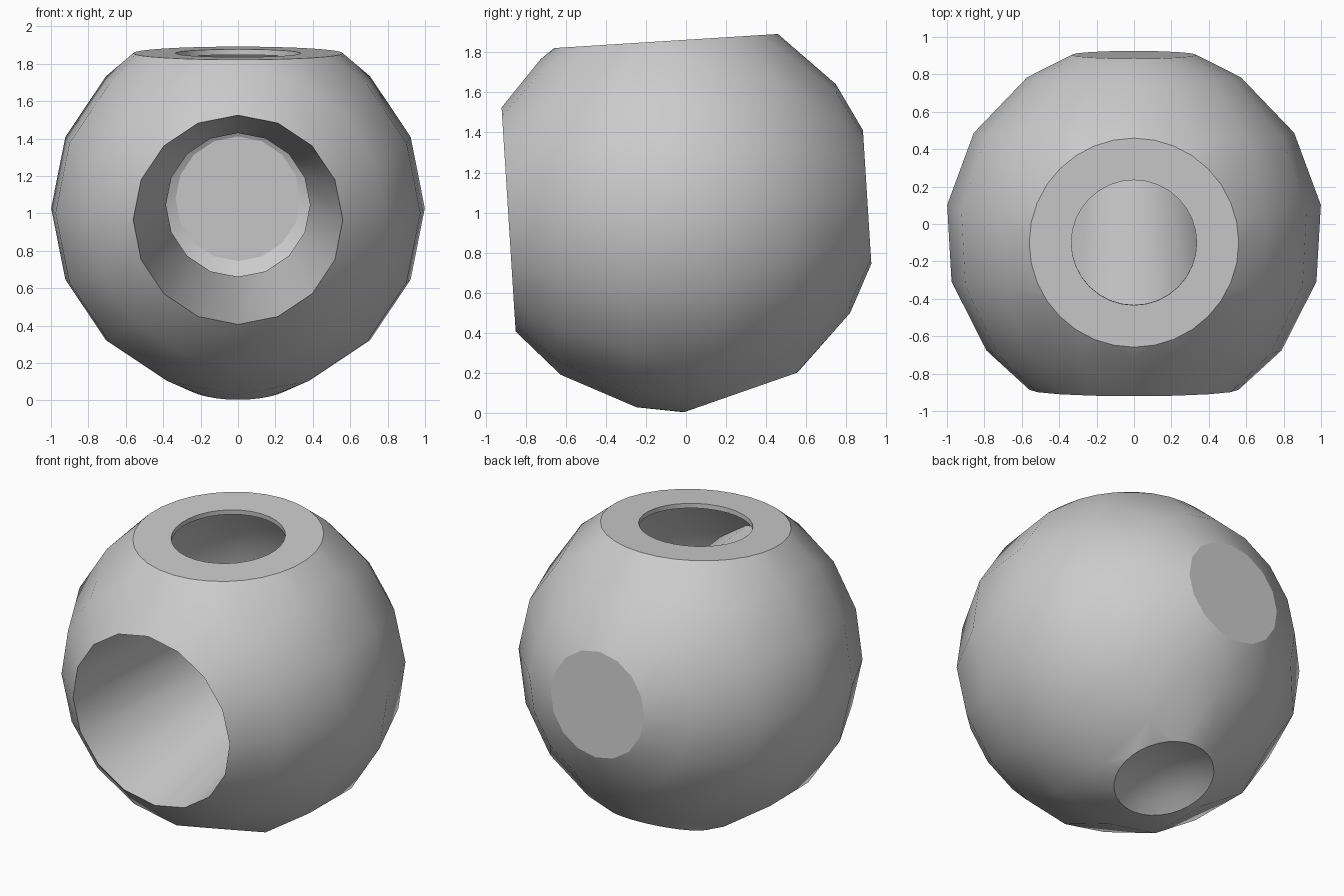
import bpy, bmesh
from math import sin, cos, tau, radians
from mathutils import Vector, Matrix

if "Cube" in bpy.data.objects:
    bpy.data.objects.remove(bpy.data.objects["Cube"])

R = 1.01
PLACE = Matrix.Translation((0, -0.047, 1.018)) @ Matrix.Rotation(radians(3.6), 4, 'X')
BACK, FRONT, TOP = Vector((0, 1, 0)), Vector((0, -1, 0)), Vector((0, 0, 1))
UNDER = Vector((0, 0.27, -0.963)).normalized()


def lathe(name, axis, profile, n, cap_start=False, cap_end=False):
    """Revolve (radius, distance along axis) points around an axis through the centre."""
    u = Vector((1, 0, 0))
    v = axis.cross(u)
    bm = bmesh.new()
    rings = []
    for r, d in profile:
        if r == 0:
            rings.append([bm.verts.new(axis * d)] * n)
        else:
            rings.append([bm.verts.new(axis * d + (u * cos(tau * j / n) + v * sin(tau * j / n)) * r)
                          for j in range(n)])
    for a, b in zip(rings, rings[1:]):
        for j in range(n):
            k = (j + 1) % n
            quad = [a[j], a[k], b[k], b[j]]
            bm.faces.new(list(dict.fromkeys(quad)))
    if cap_start:
        bm.faces.new(rings[0][::-1])
    if cap_end:
        bm.faces.new(rings[-1])
    mesh = bpy.data.meshes.new(name)
    bm.to_mesh(mesh)
    bm.free()
    ob = bpy.data.objects.new(name, mesh)
    bpy.context.collection.objects.link(ob)
    return ob


# faceted ball, flat at the back and cut off at the front
angles = [146.3, 128.6, 105, 81.5, 58, 34.5, 19.3]
ball = lathe("ball_shell", BACK,
             [(R * sin(radians(a)), R * cos(radians(a))) for a in angles], 16, True, True)

# round openings: axis, radius, rim distance
openings = [(TOP, 0.56, 0.84), (UNDER, 0.30, 0.97)]
cutters = []
for axis, r, d in openings:
    c = lathe("opening_cutter", axis, [(r, 0.45), (r, 1.5)], 32, True, True)
    c.hide_render = True
    m = ball.modifiers.new("opening", 'BOOLEAN')
    m.operation, m.solver, m.object = 'DIFFERENCE', 'EXACT', c
    cutters.append(c)
deps = bpy.context.evaluated_depsgraph_get()
ball_mesh = bpy.data.meshes.new_from_object(ball.evaluated_get(deps))
ball.modifiers.clear()
ball.data = ball_mesh
for c in cutters:
    bpy.data.objects.remove(c)

# keep only the outer skin and pull opening rims into true circles
bm = bmesh.new()
bm.from_mesh(ball_mesh)
inner = [f for f in bm.faces if f.calc_center_bounds().length < 0.8
         or (f.calc_center_median().length < 0.88 and f.normal.dot(f.calc_center_median()) < 0.5)
         or f.normal.dot(FRONT) > 0.99]
bmesh.ops.delete(bm, geom=inner, context='FACES')
bmesh.ops.triangulate(bm, faces=bm.faces[:])
for v in bm.verts:
    for axis, r, d in openings:
        h = v.co.dot(axis)
        if h > 0 and abs((v.co - axis * h).length - r) < 0.006:
            v.co += axis * (d - h)
bm.to_mesh(ball_mesh)
bm.free()

# flat collar with a round hole and short lip
collar = lathe("top_collar", TOP, [(0.56, 0.84), (0.335, 0.84), (0.335, 0.81)], 32)

# tapered tunnel running in from the front
rim = radians(angles[0])
tunnel = lathe("front_tunnel", FRONT, [(R * sin(rim), -R * cos(rim)), (0.385, -0.43)], 16)

# shallow dish underneath
dish = lathe("under_dish", UNDER, [(0.30, 0.97), (0.22, 0.933), (0.12, 0.903), (0, 0.89)], 32)

for ob in (ball, collar, tunnel, dish):
    ob.matrix_world = PLACE
    bpy.ops.object.select_all(action='DESELECT')
    ob.select_set(True)
    bpy.context.view_layer.objects.active = ob
    bpy.ops.object.shade_smooth_by_angle(angle=radians(25.5))
